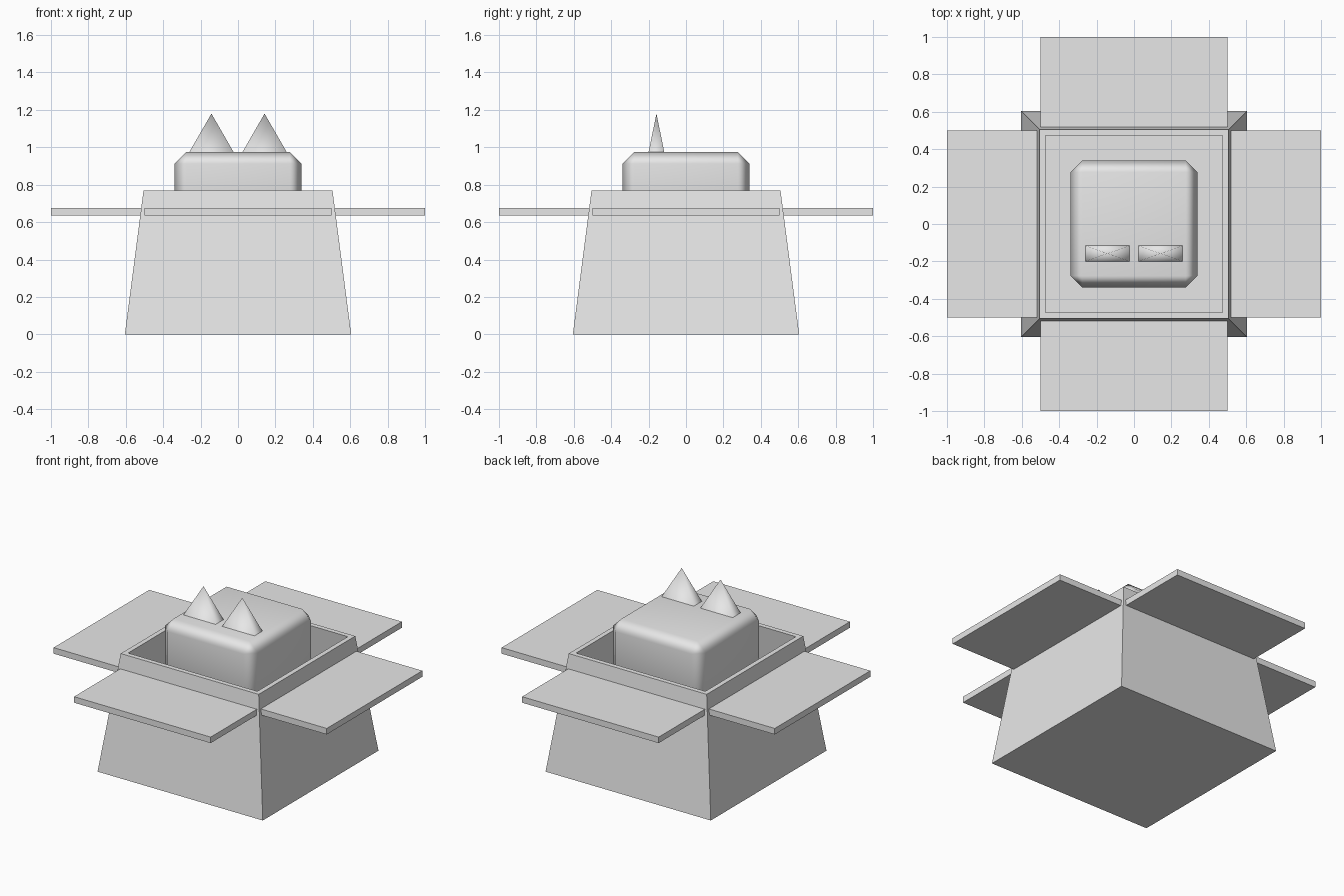
import bpy, bmesh, math
from mathutils import Matrix, Vector

default = bpy.data.objects.get("Cube")
if default:
    bpy.data.objects.remove(default, do_unlink=True)

grey = bpy.data.materials.new("plain_grey")
grey.use_nodes = True
grey.diffuse_color = (0.8, 0.8, 0.8, 1)
grey.node_tree.nodes["Principled BSDF"].inputs["Base Color"].default_value = (0.8, 0.8, 0.8, 1)


def finish(name, bm, smooth=False):
    """Turn a bmesh into a named, coloured object."""
    bmesh.ops.recalc_face_normals(bm, faces=bm.faces)
    for f in bm.faces:
        f.smooth = smooth
    mesh = bpy.data.meshes.new(name)
    bm.to_mesh(mesh)
    bm.free()
    mesh.materials.append(grey)
    obj = bpy.data.objects.new(name, mesh)
    bpy.context.collection.objects.link(obj)
    return obj


def block(low, high):
    """Axis-aligned box between two corners."""
    bm = bmesh.new()
    low, high = Vector(low), Vector(high)
    size = high - low
    bmesh.ops.create_cube(bm, size=1, matrix=Matrix.Translation((low + high) / 2)
                          @ Matrix.Diagonal((*size, 1)))
    return bm


# Tapered open box with thick walls and a floor
BASE, RIM, HEIGHT, WALL = 0.605, 0.505, 0.77, 0.045
bm = block((-BASE, -BASE, 0), (BASE, BASE, HEIGHT))
for v in bm.verts:
    if v.co.z > 0.1:
        v.co.x *= RIM / BASE
        v.co.y *= RIM / BASE
top = max(bm.faces, key=lambda f: f.calc_center_median().z)
bmesh.ops.inset_region(bm, faces=[top], thickness=WALL)
floor = bmesh.ops.extrude_discrete_faces(bm, faces=[top])["faces"][0]
spread = (BASE - WALL) / (RIM - WALL)
for v in floor.verts:
    v.co = (v.co.x * spread, v.co.y * spread, WALL)
finish("box", bm)

# Four flaps folded out flat, one per side
for i, side in enumerate(("front", "left", "back", "right")):
    bm = block((-0.5, -1.0, 0.635), (0.5, -0.505, 0.675))
    bm.transform(Matrix.Rotation(i * math.pi / 2, 4, "Z"))
    finish(side + "_flap", bm)

# Chamfered head standing in the box
bm = block((-0.34, -0.34, WALL), (0.34, 0.34, 0.975))
edges = [e for e in bm.edges if max(v.co.z for v in e.verts) > 0.5]
bmesh.ops.bevel(bm, geom=edges, offset=0.063, segments=1, affect="EDGES")
head = finish("head", bm, smooth=True)
head.modifiers.new("soft_edges", "WEIGHTED_NORMAL")

# Two thin four-sided ears
for name, s in (("left_ear", 1), ("right_ear", -1)):
    bm = bmesh.new()
    place = (Matrix.Translation((s * 0.142, -0.158, 1.075))
             @ Matrix.Diagonal((0.242, 0.086, 0.21, 1))
             @ Matrix.Rotation(math.pi / 4, 4, "Z"))
    bmesh.ops.create_cone(bm, segments=4, radius1=math.sqrt(0.5), radius2=0, depth=1,
                          cap_ends=False, matrix=place)
    bmesh.ops.remove_doubles(bm, verts=bm.verts, dist=1e-4)
    finish(name, bm, smooth=True)
